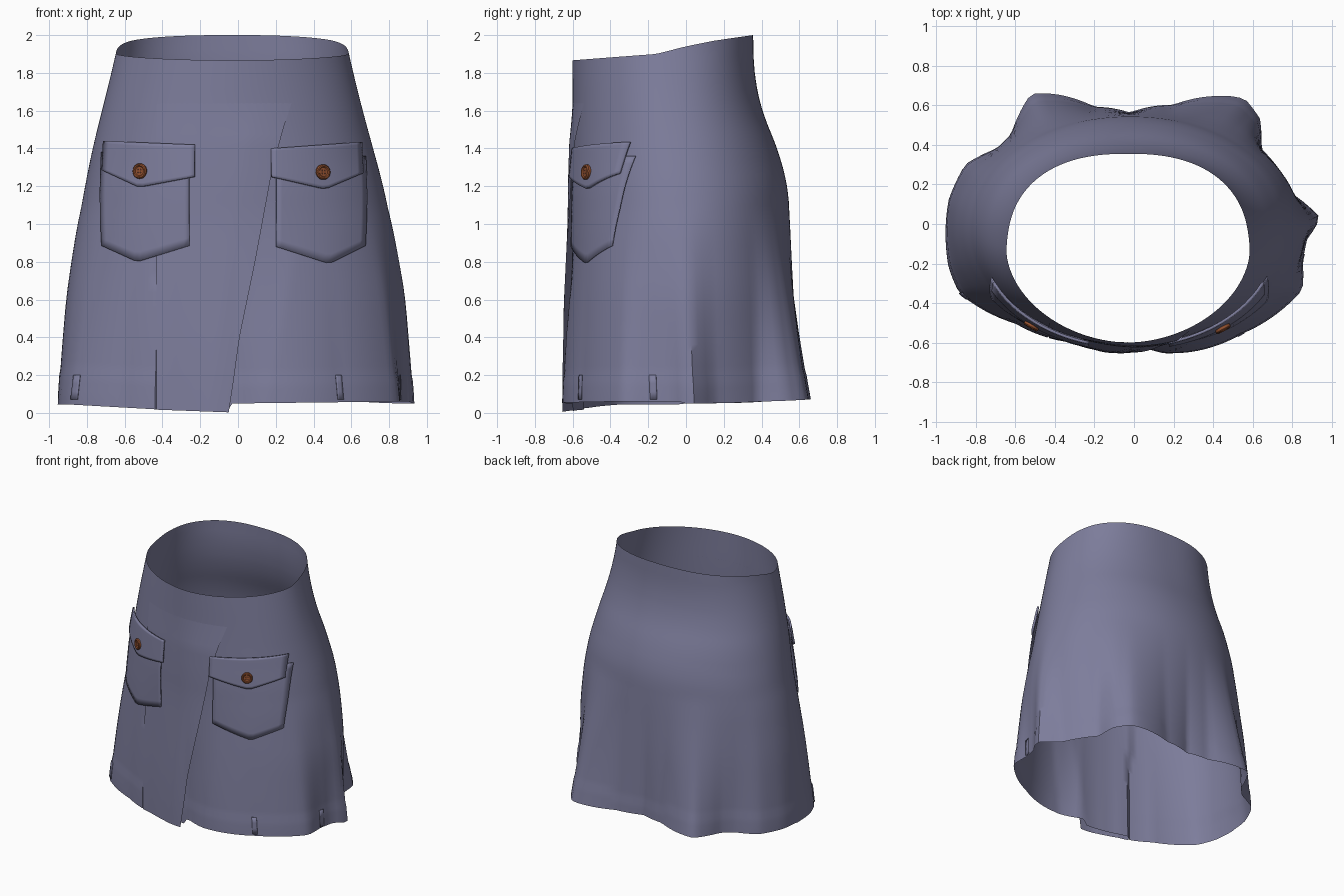
import bpy, bmesh, math
from mathutils import Vector, Matrix

if "Cube" in bpy.data.objects:
    bpy.data.objects.remove(bpy.data.objects["Cube"])

def material(name, rgb):
    m = bpy.data.materials.new(name)
    m.diffuse_color = (*rgb, 1)
    m.use_nodes = True
    m.node_tree.nodes["Principled BSDF"].inputs["Base Color"].default_value = m.diffuse_color
    return m

CLOTH = material("slate violet cloth", (0.205, 0.205, 0.33))
BROWN = material("copper brown", (0.30, 0.085, 0.03))
DARK = material("dark brown", (0.06, 0.02, 0.012))

# silhouette by height: z, left x, right x, front y, back y
LEVELS = [(0.0, -.91, .87, -.64, .57), (0.6, -.885, .86, -.62, .56),
          (1.0, -.845, .81, -.61, .55), (1.2, -.81, .77, -.61, .54),
          (1.4, -.77, .715, -.605, .485), (1.6, -.72, .66, -.60, .40),
          (1.8, -.67, .61, -.60, .36), (2.0, -.625, .565, -.60, .355)]
# outline of the hem, seen from above
HEM = [(.94, .03), (.80, .15), (.64, .38), (.635, .53), (.56, .63), (.48, .645),
       (.2, .60), (-.02, .56), (-.2, .59), (-.4, .655), (-.52, .655), (-.62, .45),
       (-.69, .38), (-.85, .30), (-.935, .12), (-.935, -.22), (-.88, -.35), (-.6, -.5),
       (-.35, -.59), (-.2, -.625), (0, -.635), (.2, -.65), (.28, -.645), (.55, -.55),
       (.85, -.33), (.85, -.18), (.87, -.08)]
TAU = math.tau
POLAR = sorted((math.atan2(y, x) % TAU, math.hypot(x, y)) for x, y in HEM)
POLAR = [(POLAR[-1][0] - TAU, POLAR[-1][1])] + POLAR + [(POLAR[0][0] + TAU, POLAR[0][1])]

def lerp_table(table, t):
    t = min(max(t, table[0][0]), table[-1][0])
    for p, q in zip(table, table[1:]):
        if t <= q[0]:
            k = (t - p[0]) / (q[0] - p[0])
            return [a + (b - a) * k for a, b in zip(p[1:], q[1:])]

def base(th, z):
    """Point of the skirt at angle th and height z."""
    lo, mid, hi = (lerp_table(LEVELS, z + d) for d in (-.07, 0, .07))
    xl, xr, yf, yb = [(a + b + c) / 3 for a, b, c in zip(lo, mid, hi)]
    c, s = math.cos(th), math.sin(th)
    n = lerp_table([(1.3, 2.05), (1.95, 2.4)] if s > 0 else [(1.4, 2.0), (1.95, 1.85)], z)[0]
    r = ((abs(c) / ((xr - xl) / 2)) ** n + (abs(s) / ((yb - yf) / 2)) ** n) ** (-1 / n)
    h = lerp_table(POLAR, th % TAU)[0]
    w = min(max((1.1 - z) / 1.03, 0), 1) ** 1.3
    x = ((xl + xr) / 2 + r * c) * (1 - w) + h * c * w
    y = ((yf + yb) / 2 + r * s) * (1 - w) + h * s * w
    return Vector((x, y, z))

def surf(th, z, off=0.0):
    """Skirt point pushed out along the surface normal."""
    p = base(th, z)
    if off:
        t = base(th + .03, z) - base(th - .03, z)
        p += Vector((t.y, -t.x, 0)).normalized() * off
    return p

def front_angle(x, z):
    lo, hi = math.pi, TAU
    for _ in range(30):
        m = (lo + hi) / 2
        lo, hi = (m, hi) if base(m, z).x < x else (lo, m)
    return lo

def hem_z(th):
    p = base(th, 0.05)
    if p.y < 0 and p.x < -.05:
        return lerp_table([(-.9, .045), (-.42, .018), (-.1, .01)], p.x)[0]
    return 0.05 + 0.035 * max(0, math.sin(th)) ** 2 + .012 * (p.y < 0) * max(0, p.x)

def waist_z(th):
    return lerp_table([(-.62, 1.865), (-.16, 1.90), (0, 1.94), (.15, 1.97), (.355, 2.0)],
                      base(th, 1.92).y)[0]

def finish(name, me, mats, thick=0):
    ob = bpy.data.objects.new(name, me)
    bpy.context.collection.objects.link(ob)
    for m in mats:
        me.materials.append(m)
    if thick:
        mod = ob.modifiers.new("thickness", 'SOLIDIFY')
        mod.thickness, mod.offset = thick, -1
    bpy.ops.object.select_all(action='DESELECT')
    ob.select_set(True)
    bpy.context.view_layer.objects.active = ob
    bpy.ops.object.shade_smooth_by_angle(angle=math.radians(40))
    return ob

def grid(name, nu, nv, fn, closed=False, thick=0):
    """Sheet of quads; fn(u, v) gives the points."""
    bm = bmesh.new()
    cols = nu if closed else nu + 1
    vs = [[bm.verts.new(fn(i / nu, j / nv)) for i in range(cols)] for j in range(nv + 1)]
    for j in range(nv):
        for i in range(nu):
            k = (i + 1) % cols
            bm.faces.new((vs[j][i], vs[j][k], vs[j + 1][k], vs[j + 1][i]))
    me = bpy.data.meshes.new(name)
    bm.to_mesh(me)
    bm.free()
    return finish(name, me, [CLOTH], thick)

# free edge of the wrap: height, x
EDGE = [(0, -.05), (.4, .01), (.8, .09), (1.3, .18), (1.5, .235), (1.66, .29)]

# skirt body with a raised hem band; it tucks inwards under the wrap
def body(u, v):
    th = u * TAU
    z = hem_z(th) + (waist_z(th) - hem_z(th)) * v
    p = base(th, z)
    off = 0.004 if z < 0.2 else 0
    if p.y < 0 and p.x > -.42 and z < 1.3:
        ramp = min(1, max(0, (lerp_table(EDGE, z)[0] + .2 - p.x) / .2))
        off -= .045 * ramp * (1 - z / 1.3)
    return surf(th, z, off)
grid("skirt_body", 144, 48, body, closed=True)

# wrap-over front panel with a slanted free edge
def wrap(u, v):
    z0 = 0.003 + 0.014 * (1 - u)
    z = z0 + (1.64 - z0) * v
    x = -.43 + (lerp_table(EDGE, z)[0] + .43) * u
    ramp = min(1, max(0, u - .4) * 3)
    off = (0.005 + 0.011 * ramp) * min(1, (1 - v) * 8)
    return surf(front_angle(x, z), z, off)
grid("wrap_front_panel", 24, 40, wrap)

# pockets and flaps, laid on the front of the skirt
def patch(name, xl, xr, top, side, tip, tip_x, off, thick):
    def fn(u, v):
        x = xl + (xr - xl) * u
        t = top[0] + (top[1] - top[0]) * u
        b = lerp_table([(xl, side[0]), (tip_x, tip), (xr, side[1])], x)[0]
        z = b + (t - b) * v
        o = off + (0.01 * (1 - v) if "flap" in name else 0.01 * math.sin(math.pi * v))
        return surf(front_angle(x, z), z, o)
    grid(name, 16, 12, fn, thick=thick)

patch("left_pocket", -.715, -.255, (1.38, 1.40), (.885, .885), .80, -.53, .012, .009)
patch("right_pocket", .20, .67, (1.36, 1.36), (.88, .885), .79, .48, .009, .006)
patch("left_flap", -.695, -.225, (1.44, 1.42), (1.285, 1.25), 1.195, -.51, .024, .014)
patch("right_flap", .172, .64, (1.40, 1.435), (1.25, 1.27), 1.185, .45, .022, .014)

# round buttons: raised rim, sunken middle and four dark holes
def button(name, x, z):
    th = front_angle(x, z)
    p = surf(th, z, 0.036)
    du = base(th + .02, z) - base(th - .02, z)
    dv = base(th, z + .02) - base(th, z - .02)
    rot = du.cross(dv).to_track_quat('Z', 'Y').to_matrix().to_4x4()
    bm = bmesh.new()
    prof = [(.040, -.012), (.041, .004), (.036, .010), (.029, .010), (.024, .004)]
    rings = [[bm.verts.new((r * math.cos(TAU * i / 24), r * math.sin(TAU * i / 24), h))
              for i in range(24)] for r, h in prof]
    for a, b in zip(rings, rings[1:]):
        for i in range(24):
            k = (i + 1) % 24
            bm.faces.new((a[i], a[k], b[k], b[i]))
    bm.faces.new(rings[-1])
    for i in range(4):
        a = TAU * (i + .5) / 4
        res = bmesh.ops.create_circle(bm, cap_ends=True, segments=8, radius=.0055,
              matrix=Matrix.Translation((.011 * math.cos(a), .011 * math.sin(a), .005)))
        for f in {f for v in res["verts"] for f in v.link_faces}:
            f.material_index = 1
    bm.transform(Matrix.Translation(p) @ rot)
    me = bpy.data.meshes.new(name)
    bm.to_mesh(me)
    bm.free()
    finish(name, me, [BROWN, DARK])

button("left_button", -.502, 1.28)
button("right_button", .434, 1.275)

# small stitched tabs on the hem
for i, (x, y) in enumerate([(.54, -.555), (.85, -.17), (-.87, -.365)]):
    a = math.atan2(y, x)
    def tab(u, v, a=a):
        return surf(a + (u - .5) * .045, 0.07 + 0.13 * v, 0.008)
    grid(f"hem_tab_{i + 1}", 3, 3, tab, thick=0.003)
